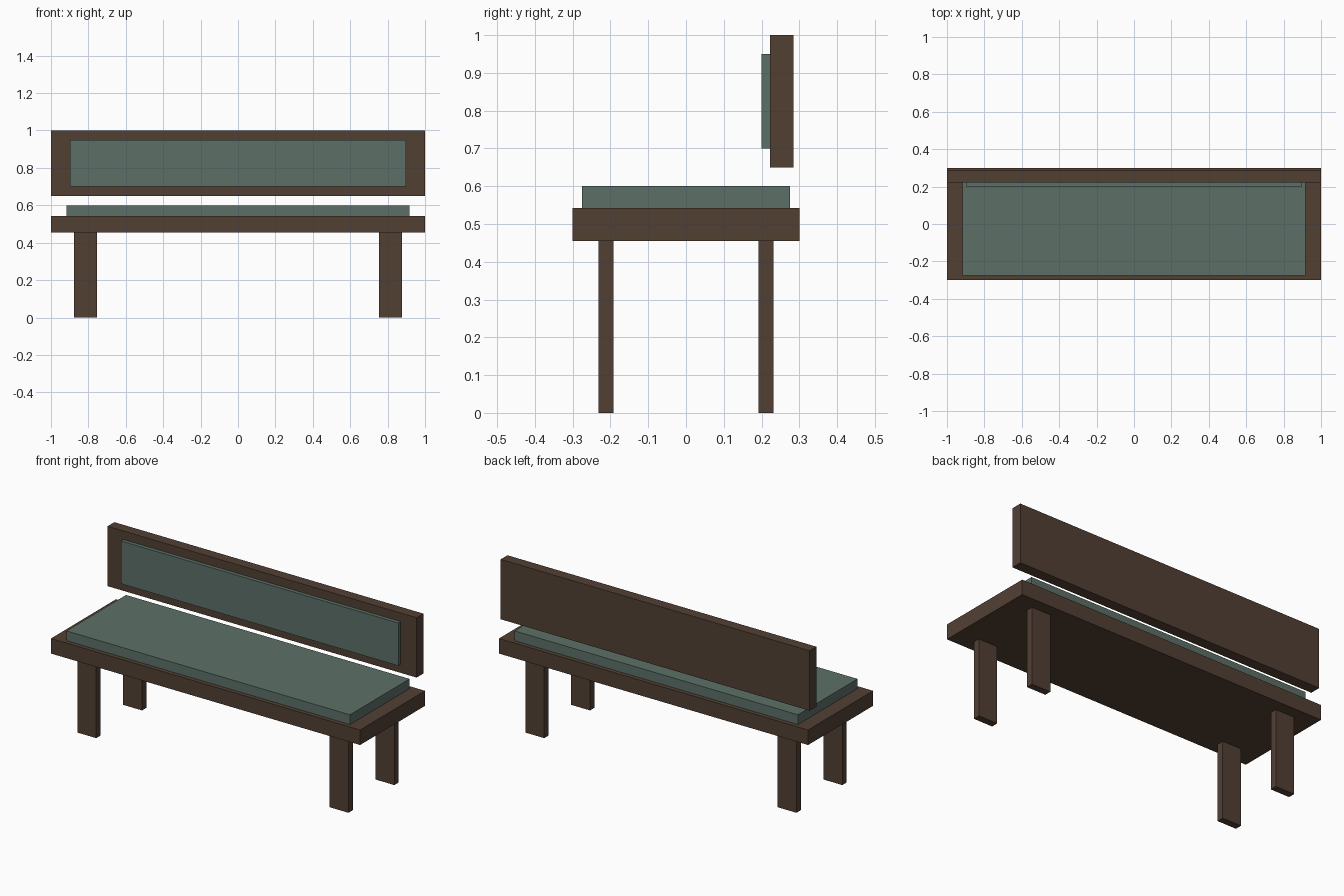
import bpy, bmesh
from mathutils import Vector

if "Cube" in bpy.data.objects:
    bpy.data.objects.remove(bpy.data.objects["Cube"])


def material(name, color):
    m = bpy.data.materials.new(name)
    m.diffuse_color = (*color, 1.0)
    m.use_nodes = True
    m.node_tree.nodes["Principled BSDF"].inputs["Base Color"].default_value = m.diffuse_color
    return m


wood = material("dark_wood", (0.085, 0.051, 0.034))
fabric = material("green_fabric", (0.107, 0.162, 0.136))


def box(name, lo, hi, mat):
    """Axis-aligned box between two corners."""
    lo, hi = Vector(lo), Vector(hi)
    centre, size = (lo + hi) / 2, hi - lo
    bm = bmesh.new()
    bmesh.ops.create_cube(bm, size=1.0)
    bmesh.ops.scale(bm, vec=size, verts=bm.verts)
    mesh = bpy.data.meshes.new(name)
    bm.to_mesh(mesh)
    bm.free()
    mesh.materials.append(mat)
    obj = bpy.data.objects.new(name, mesh)
    obj.location = centre
    bpy.context.collection.objects.link(obj)
    return obj


# Seat board and its cushion
box("seat", (-1, -0.3, 0.455), (1, 0.3, 0.543), wood)
box("seat_cushion", (-0.917, -0.275, 0.543), (0.917, 0.275, 0.6), fabric)

# Floating backrest with a thin pad on its front
box("backrest", (-1, 0.222, 0.65), (1, 0.285, 1.0), wood)
box("backrest_pad", (-0.897, 0.2, 0.70), (0.897, 0.222, 0.95), fabric)

# Four legs, mirrored in x and y
for sy, end in ((-1, "front"), (1, "back")):
    for sx, side in ((-1, "left"), (1, "right")):
        x, y = sx * 0.816, sy * 0.212
        box(f"{end}_{side}_leg", (x - 0.061, y - 0.02, 0), (x + 0.061, y + 0.02, 0.455), wood)
